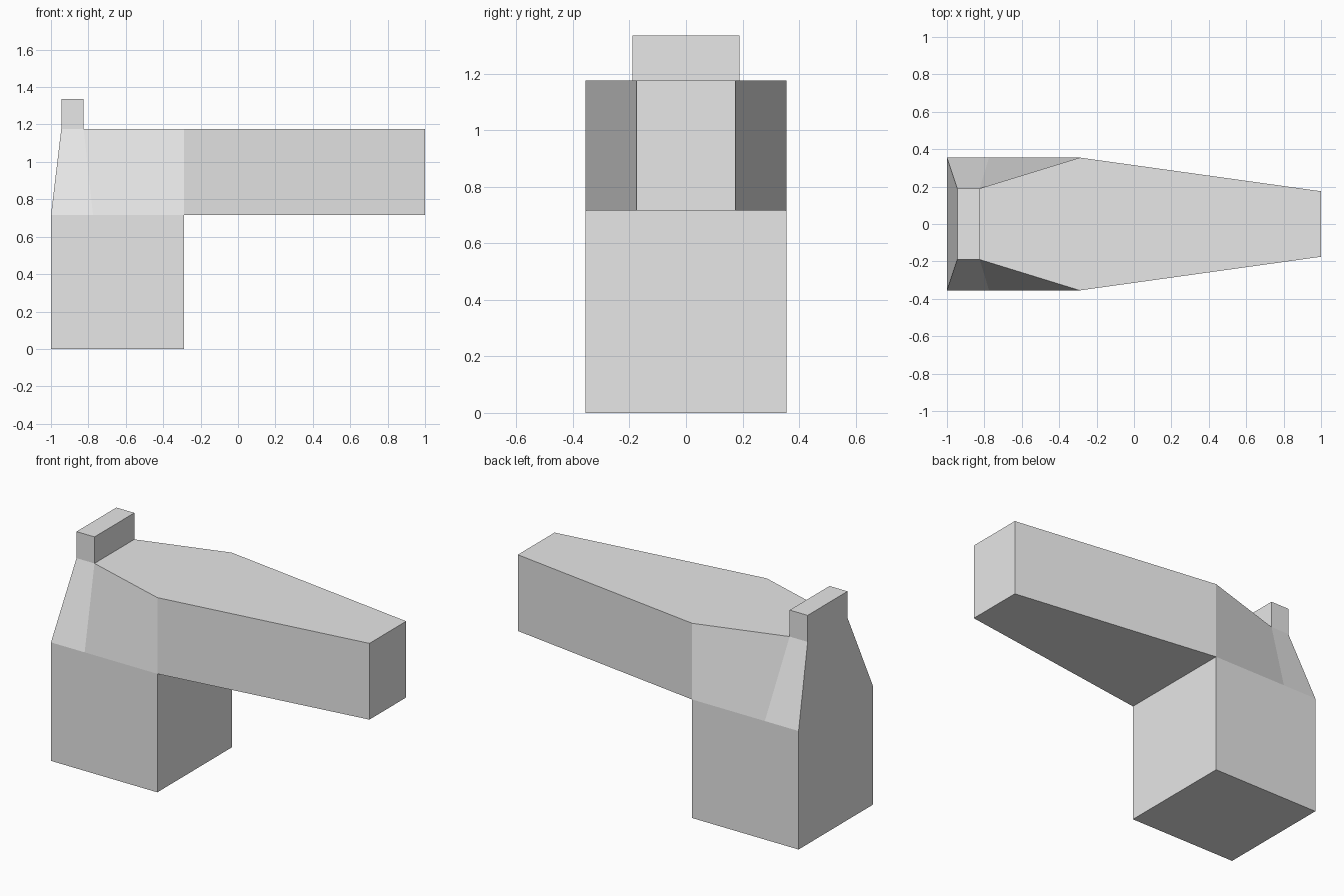
import bpy
import bmesh

if "Cube" in bpy.data.objects:
    bpy.data.objects.remove(bpy.data.objects["Cube"])

grey = bpy.data.materials.new("plain_grey")
grey.diffuse_color = (0.8, 0.8, 0.8, 1)
grey.use_nodes = True
grey.node_tree.nodes["Principled BSDF"].inputs["Base Color"].default_value = grey.diffuse_color

# Half-width outline points (x, half width, z), mirrored across y = 0
POINTS = {
    "foot_back": (-1.0, 0.355, 0.0),
    "foot_front": (-0.29, 0.355, 0.0),
    "waist_back": (-1.0, 0.355, 0.715),
    "waist_crease": (-0.775, 0.355, 0.715),
    "waist_front": (-0.29, 0.355, 0.715),
    "neck_back": (-0.945, 0.19, 1.175),
    "neck_front": (-0.825, 0.19, 1.175),
    "shoulder": (-0.29, 0.355, 1.175),
    "crest_back": (-0.945, 0.19, 1.335),
    "crest_front": (-0.825, 0.19, 1.335),
    "arm_low": (1.0, 0.175, 0.715),
    "arm_top": (1.0, 0.175, 1.175),
}

# Side panels, repeated on both sides
SIDES = [
    "foot_back foot_front waist_front waist_crease waist_back",  # base block
    "waist_back waist_crease neck_front neck_back",              # sloped flank
    "waist_crease waist_front shoulder neck_front",              # twisted flank
    "waist_front arm_low arm_top shoulder",                      # arm side
    "neck_back neck_front crest_front crest_back",               # crest end
]

# Panels that bridge the two sides
BRIDGES = [
    "foot_back foot_front",       # underside of base
    "foot_front waist_front",     # front of base
    "waist_front arm_low",        # underside of arm
    "arm_low arm_top",            # arm tip
    "arm_top shoulder neck_front",  # top deck
    "neck_front crest_front",     # crest
    "crest_front crest_back",
    "crest_back neck_back",
    "neck_back waist_back",       # sloped back
    "waist_back foot_back",       # back of base
]

bm = bmesh.new()
right = {n: bm.verts.new((x, -w, z)) for n, (x, w, z) in POINTS.items()}
left = {n: bm.verts.new((x, w, z)) for n, (x, w, z) in POINTS.items()}
for panel in SIDES:
    names = panel.split()
    bm.faces.new([right[n] for n in names])
    bm.faces.new([left[n] for n in reversed(names)])
for panel in BRIDGES:
    names = panel.split()
    bm.faces.new([right[n] for n in names] + [left[n] for n in reversed(names)])
bmesh.ops.recalc_face_normals(bm, faces=bm.faces)

mesh = bpy.data.meshes.new("pedestal_arm")
bm.to_mesh(mesh)
bm.free()
mesh.materials.append(grey)
body = bpy.data.objects.new("pedestal_arm", mesh)
bpy.context.collection.objects.link(body)
